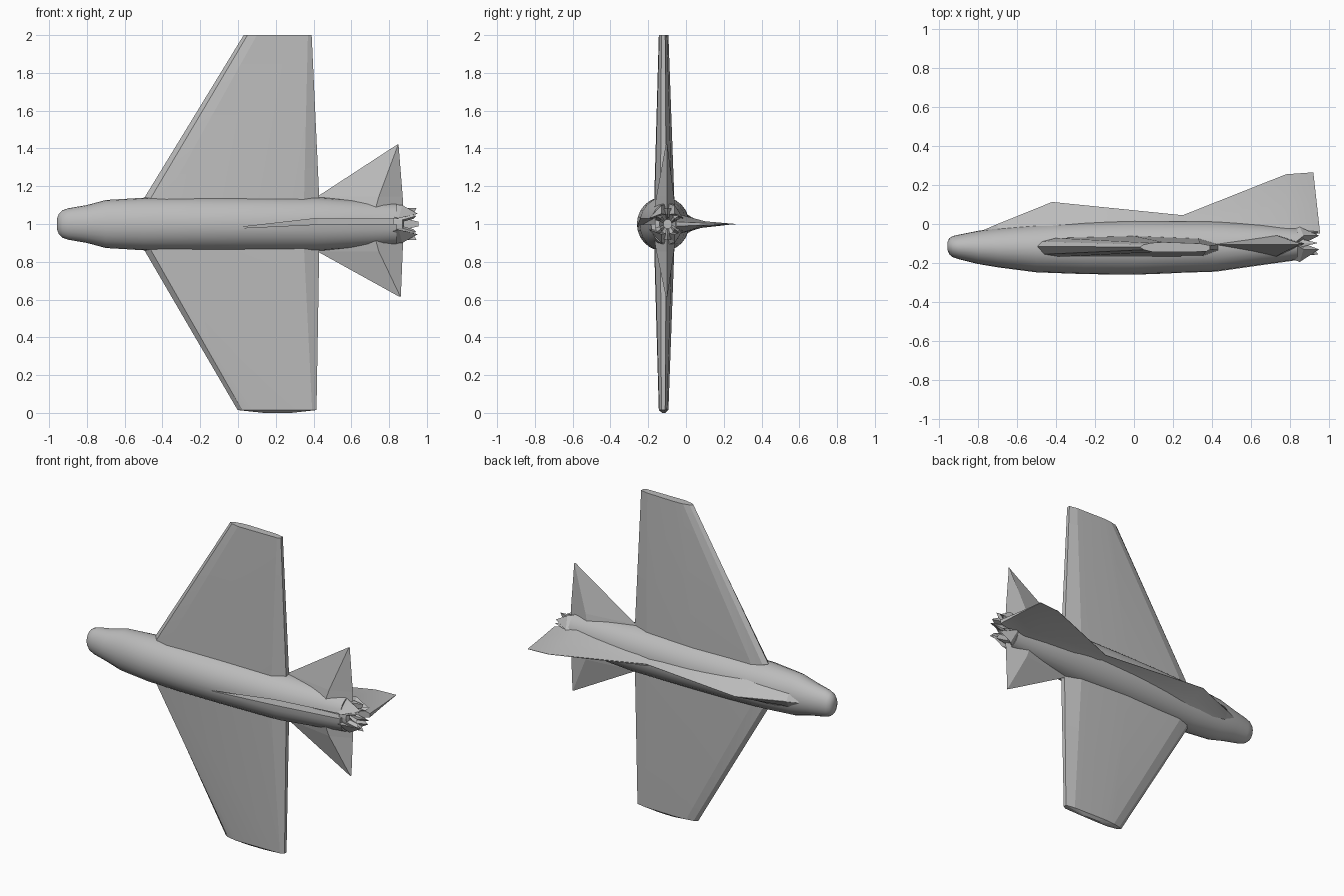
import bpy, bmesh, math

cube = bpy.data.objects.get("Cube")
if cube:
    bpy.data.objects.remove(cube, do_unlink=True)

grey = bpy.data.materials.new("plain grey")
grey.use_nodes = True
COLOUR = (0.5, 0.5, 0.5, 1)
grey.diffuse_color = COLOUR
grey.node_tree.nodes["Principled BSDF"].inputs["Base Color"].default_value = COLOUR


def loft(name, rings, smooth=None):
    """Skin a list of equal-length closed rings and cap both ends."""
    bm = bmesh.new()
    rows = [[bm.verts.new(p) for p in ring] for ring in rings]
    n = len(rows[0])
    for a, b in zip(rows, rows[1:]):
        for i in range(n):
            j = (i + 1) % n
            bm.faces.new((a[i], a[j], b[j], b[i]))
    bm.faces.new(rows[0])
    bm.faces.new(rows[-1])
    bmesh.ops.remove_doubles(bm, verts=bm.verts, dist=1e-5)
    bmesh.ops.recalc_face_normals(bm, faces=bm.faces)
    mesh = bpy.data.meshes.new(name)
    bm.to_mesh(mesh)
    bm.free()
    mesh.materials.append(grey)
    ob = bpy.data.objects.new(name, mesh)
    bpy.context.collection.objects.link(ob)
    if smooth:
        bpy.ops.object.select_all(action='DESELECT')
        ob.select_set(True)
        bpy.context.view_layer.objects.active = ob
        bpy.ops.object.shade_smooth_by_angle(angle=math.radians(smooth))
    return ob


# Fuselage: x, bottom y, top y, half width in z
SEG = 24
stations = [
    (-0.958, -0.13, -0.095, 0.03), (-0.948, -0.155, -0.073, 0.055),
    (-0.93, -0.17, -0.062, 0.072), (-0.90, -0.18, -0.055, 0.083),
    (-0.80, -0.205, -0.035, 0.10), (-0.70, -0.222, -0.02, 0.127),
    (-0.50, -0.248, 0.0, 0.139), (-0.25, -0.257, 0.012, 0.143),
    (0.0, -0.26, 0.018, 0.143), (0.42, -0.245, 0.015, 0.142),
    (0.65, -0.212, 0.0, 0.125), (0.84, -0.185, -0.02, 0.108),
]


def ring(x, lo, hi, w, points=0.0):
    cy, ry = (lo + hi) / 2, (hi - lo) / 2
    return [(x + (points if i % 4 == 0 else 0),
             cy + ry * math.sin(2 * math.pi * i / SEG),
             1 + w * math.cos(2 * math.pi * i / SEG)) for i in range(SEG)]


fuselage = loft("fuselage", [ring(*s) for s in stations], 35)

# Narrow belly slot, tapering to a point at its front
slot = loft("slot_cutter", [
    [(0.0, -0.30, 0.978), (0.0, -0.30, 0.982), (0.0, -0.255, 0.982), (0.0, -0.255, 0.978)],
    [(0.42, -0.30, 0.998), (0.42, -0.30, 1.03), (0.42, -0.17, 1.03), (0.42, -0.17, 0.998)],
    [(0.9, -0.30, 1.0), (0.9, -0.30, 1.03), (0.9, -0.13, 1.03), (0.9, -0.13, 1.0)],
])
slot.hide_render = True
slot.hide_set(True)
cut = fuselage.modifiers.new("belly slot", 'BOOLEAN')
cut.operation = 'DIFFERENCE'
cut.solver = 'EXACT'
cut.object = slot

# Jagged exhaust nozzle with a hollow middle
loft("nozzle", [
    ring(0.82, -0.165, -0.035, 0.085),
    ring(0.87, -0.165, -0.03, 0.085, 0.075),
    ring(0.88, -0.14, -0.055, 0.055, 0.05),
    ring(0.84, -0.12, -0.075, 0.025),
])
# Pointed petals at the corners of the tail
for name, s in (("upper", 1), ("lower", -1)):
    for side, y0, y1 in (("belly", -0.195, -0.13), ("back", -0.015, -0.06)):
        loft(f"{name}_{side}_petal", [
            [(0.78, y0 + 0.03 * (1 if y0 < -0.1 else -1), 1 + s * 0.05),
             (0.82, -0.10, 1 + s * 0.105), (0.8, -0.1, 1 + s * 0.03)],
            [(0.85, y0, 1 + s * 0.03), (0.87, y1, 1 + s * 0.10),
             (0.87, -0.1, 1 + s * 0.05)],
            [(0.95, y1, 1 + s * 0.055)] * 2 + [(0.949, y1, 1 + s * 0.053)],
        ])

# Canopy ridge, spine and tail fin: x at base, x at top, top y, base and mid half widths
spine = [(-0.78, -0.77, -0.03, 0.03, 0.015), (-0.70, -0.70, 0.0, 0.07, 0.04),
         (-0.42, -0.42, 0.113, 0.085, 0.035), (0.25, 0.25, 0.045, 0.06, 0.03),
         (0.78, 0.78, 0.255, 0.055, 0.014), (0.955, 0.92, 0.265, 0.012, 0.005)]
BASE = -0.05
loft("spine_and_fin", [
    [(xb, BASE, 1 - w), ((xb + xt) / 2, (BASE + top) / 2, 1 - m), (xt, top, 0.999),
     (xt, top, 1.001), ((xb + xt) / 2, (BASE + top) / 2, 1 + m), (xb, BASE, 1 + w)]
    for xb, xt, top, w, m in spine], 20)

# Wings: faceted section lofted from root to tip
root = [(-0.495, -0.115), (-0.46, -0.155), (-0.38, -0.168), (0.35, -0.165),
        (0.43, -0.135), (0.43, -0.105), (0.33, -0.075), (0.0, -0.062),
        (-0.40, -0.072), (-0.47, -0.09)]
tip = [(0.0, -0.118), (0.02, -0.132), (0.07, -0.144), (0.34, -0.142),
       (0.36, -0.13), (0.36, -0.11), (0.31, -0.1), (0.12, -0.093),
       (0.06, -0.097), (0.02, -0.106)]
for name, s, shift, stretch in (("left_wing", 1, 0.03, 1.0), ("right_wing", -1, -0.002, 1.16)):
    section = lambda pts, z: [(x, y, z) for x, y in pts]
    end = [(x * stretch + shift, y) for x, y in tip]
    loft(name, [section(root, 1 + s * 0.06), section(root, 1 + s * 0.14),
                section(end, 1 + s * (1.0 if s > 0 else 0.985))], 12)
    if s < 0:
        # Shallow tip cap on the right wing
        mid = [(0.21 + (x - 0.21) * 0.35, -0.118 + (y + 0.118) * 0.3) for x, y in end]
        loft("right_wing_tip", [section(end, 0.015), section(mid, 0.0)])

# Tailplanes: triangular blades, thick at the root
for name, s, tx, tz in (("left_tailplane", 1, 0.85, 0.42), ("right_tailplane", -1, 0.862, 0.385)):
    def blade(z, x0, x1, t):
        xm = x0 + (x1 - x0) * 0.72
        return [(x0, -0.105, 1 + s * z), (xm, -0.105 - t, 1 + s * z),
                (x1, -0.10, 1 + s * z), (xm, -0.10 + t * 0.7, 1 + s * z)]
    loft(name, [blade(0.07, 0.34, 0.875, 0.065), blade(0.145, 0.42, 0.872, 0.052),
                blade(tz, tx - 0.008, tx, 0.002)])
